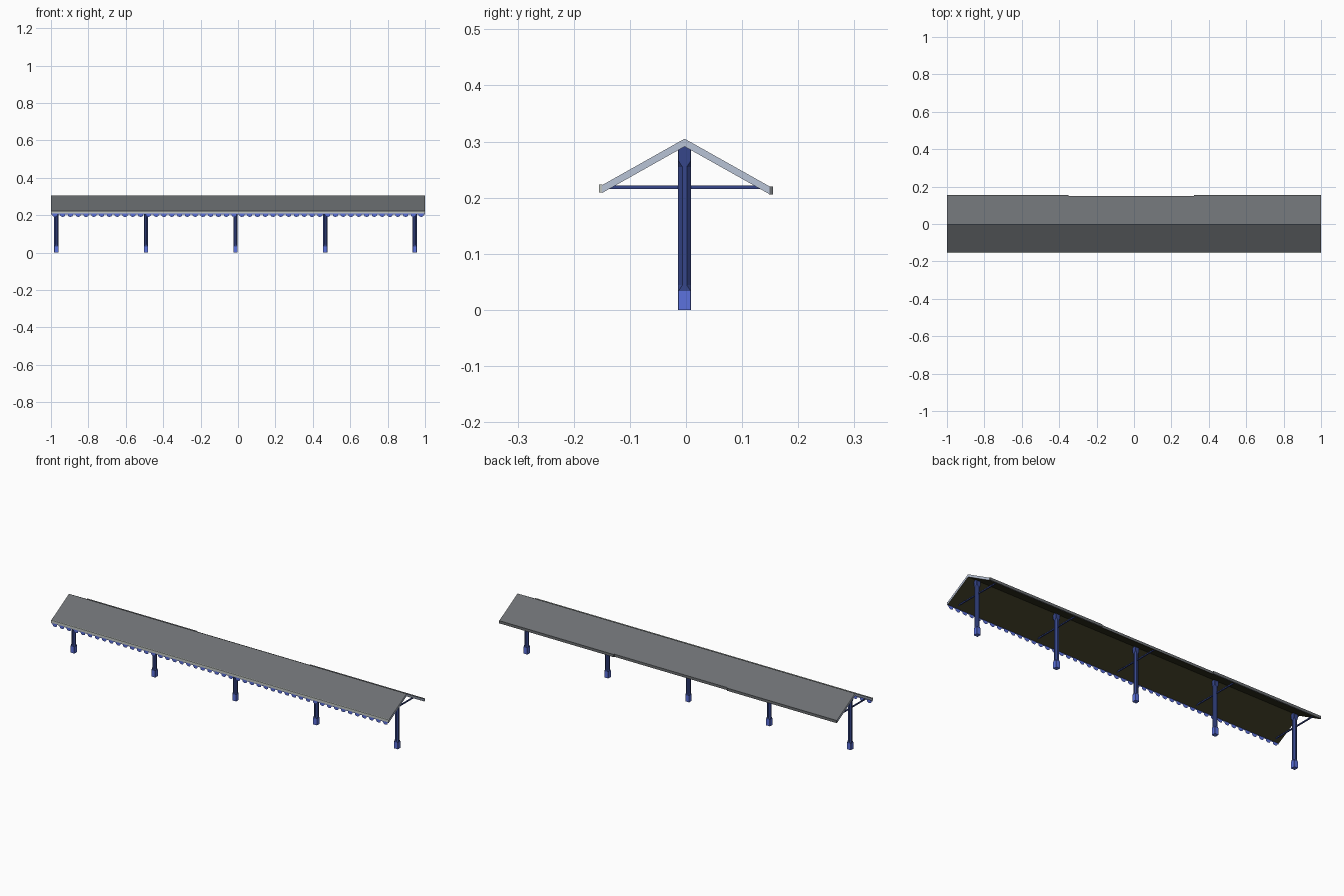
import bpy, bmesh, math

if "Cube" in bpy.data.objects:
    bpy.data.objects.remove(bpy.data.objects["Cube"])


def mat(name, rgb):
    m = bpy.data.materials.new(name)
    lin = [((c / 255 + 0.055) / 1.055) ** 2.4 for c in rgb]
    m.diffuse_color = (*lin, 1)
    m.use_nodes = True
    m.node_tree.nodes["Principled BSDF"].inputs["Base Color"].default_value = m.diffuse_color
    return m


ROOF = mat("roof grey", (108, 111, 114))
SOFFIT = mat("dark olive soffit", (62, 60, 38))
GABLE = mat("pale blue grey", (185, 195, 214))
FASCIA = mat("pale grey", (192, 197, 192))
NAVY = mat("navy paint", (54, 70, 138))
BLUE = mat("bright blue paint", (92, 114, 222))

YC = -0.0025  # ridge and column line


def make(name, bm, mats):
    me = bpy.data.meshes.new(name)
    bm.to_mesh(me)
    bm.free()
    for m in mats:
        me.materials.append(m)
    ob = bpy.data.objects.new(name, me)
    bpy.context.collection.objects.link(ob)
    return ob


def box(name, lo, hi, m):
    bm = bmesh.new()
    bmesh.ops.create_cube(bm, size=1)
    for v in bm.verts:
        v.co = [(a + b) / 2 + c * (b - a) for a, b, c in zip(lo, hi, v.co)]
    return make(name, bm, [m])


def roof():
    # folded slab: chevron profile extruded along x
    prof = [(-0.150, 0.222), (YC, 0.305), (0.149, 0.220),
            (0.149, 0.206), (YC, 0.291), (-0.150, 0.208)]
    bm = bmesh.new()
    ends = [[bm.verts.new((x, y, z)) for y, z in prof] for x in (-1, 1)]
    a, b = ends
    for e in ends:
        bm.faces.new((e[0], e[1], e[4], e[5]))
        bm.faces.new((e[1], e[2], e[3], e[4]))
    for i in range(6):
        j = (i + 1) % 6
        bm.faces.new((a[i], a[j], b[j], b[i]))
    bmesh.ops.recalc_face_normals(bm, faces=bm.faces)
    for f in bm.faces:
        if abs(f.normal.x) > 0.5:
            f.material_index = 2
        elif f.normal.z < -0.1:
            f.material_index = 1
    make("gable_roof", bm, [ROOF, SOFFIT, GABLE])


def column(i, x):
    # square foot and head, chamfered shaft between
    h = 0.0115
    rings = [(0, 0.001), (0.034, 0.001), (0.044, 0.0075),
             (0.255, 0.0075), (0.265, 0.001), (0.293, 0.001)]
    bm = bmesh.new()
    loops = []
    for z, c in rings:
        k = h - c
        pts = [(h, -k), (h, k), (k, h), (-k, h), (-h, k), (-h, -k), (-k, -h), (k, -h)]
        loops.append([bm.verts.new((x + px, YC + py, z)) for px, py in pts])
    for n, (a, b) in enumerate(zip(loops, loops[1:])):
        for p in range(8):
            q = (p + 1) % 8
            f = bm.faces.new((a[p], a[q], b[q], b[p]))
            f.material_index = 1 if n == 0 else 0
    f = bm.faces.new(list(reversed(loops[0])))
    f.material_index = 1
    bm.faces.new(loops[-1])
    make(f"column_{i}", bm, [NAVY, BLUE])


def valance():
    # paper-thin board with rounded teeth, front eave only
    n = 48
    p = 2 / n
    bm = bmesh.new()
    for i in range(n):
        x0 = -1 + p * (i + 0.5)
        pts = [(-p / 2, 0.212), (-p / 2, 0.204), (-0.32 * p, 0.204)]
        for k in range(7):
            t = math.pi * k / 6
            pts.append((-0.32 * p * math.cos(t), 0.200 - 0.009 * math.sin(t)))
        pts += [(0.32 * p, 0.204), (p / 2, 0.204), (p / 2, 0.212)]
        bm.faces.new([bm.verts.new((x0 + x, -0.1515, z)) for x, z in pts])
    bmesh.ops.remove_doubles(bm, verts=bm.verts, dist=1e-5)
    make("scalloped_valance", bm, [BLUE])


roof()
valance()

# eave boards: full length in front, two lengths at the back
box("front_fascia", (-1, -0.155, 0.209), (1, -0.149, 0.223), FASCIA)
box("back_fascia_left", (-1, 0.148, 0.206), (-0.35, 0.155, 0.220), ROOF)
box("back_fascia_right", (0.32, 0.148, 0.206), (1, 0.155, 0.220), ROOF)

# columns with tie beams
for i in range(5):
    x = -0.971 + i * 0.479
    column(i + 1, x)
    box(f"tie_beam_{i + 1}", (x - 0.003, -0.138, 0.2155), (x + 0.003, 0.134, 0.2215), NAVY)
